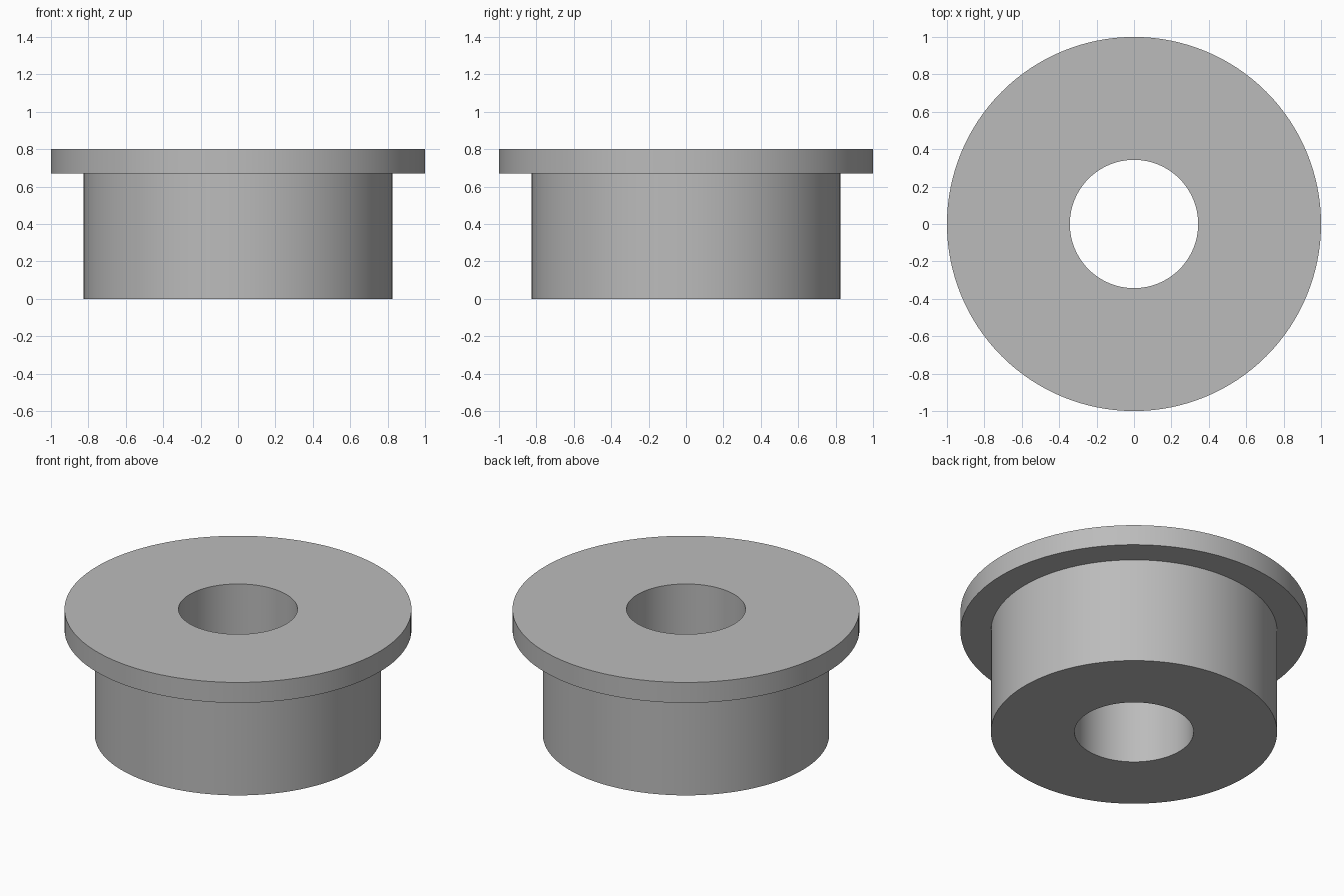
import bpy
import bmesh
from math import tau, radians

SEGMENTS = 128
BORE, BODY, FLANGE = 0.343, 0.825, 1.0
LEDGE, TOP = 0.67, 0.8

cube = bpy.data.objects.get("Cube")
if cube:
    bpy.data.objects.remove(cube, do_unlink=True)

# Plain grey finish
grey = bpy.data.materials.new("plain_grey")
grey.use_nodes = True
colour = (0.5, 0.5, 0.5, 1)
grey.diffuse_color = colour
grey.node_tree.nodes["Principled BSDF"].inputs["Base Color"].default_value = colour

# Half section of the bushing, revolved around z
section = [(BORE, 0), (BODY, 0), (BODY, LEDGE), (FLANGE, LEDGE), (FLANGE, TOP), (BORE, TOP)]
bm = bmesh.new()
verts = [bm.verts.new((r, 0, z)) for r, z in section]
edges = [bm.edges.new((v, verts[i - 1])) for i, v in enumerate(verts)]
bmesh.ops.spin(bm, geom=verts + edges, cent=(0, 0, 0), axis=(0, 0, 1),
               angle=tau, steps=SEGMENTS, use_merge=True)
bmesh.ops.remove_doubles(bm, verts=bm.verts, dist=0.0001)
bmesh.ops.recalc_face_normals(bm, faces=bm.faces)
mesh = bpy.data.meshes.new("flanged_bushing")
bm.to_mesh(mesh)
bm.free()
mesh.materials.append(grey)

bushing = bpy.data.objects.new("flanged_bushing", mesh)
bpy.context.collection.objects.link(bushing)

# Smooth walls with sharp rims
bpy.ops.object.select_all(action="DESELECT")
bushing.select_set(True)
bpy.context.view_layer.objects.active = bushing
bpy.ops.object.shade_smooth_by_angle(angle=radians(30))
